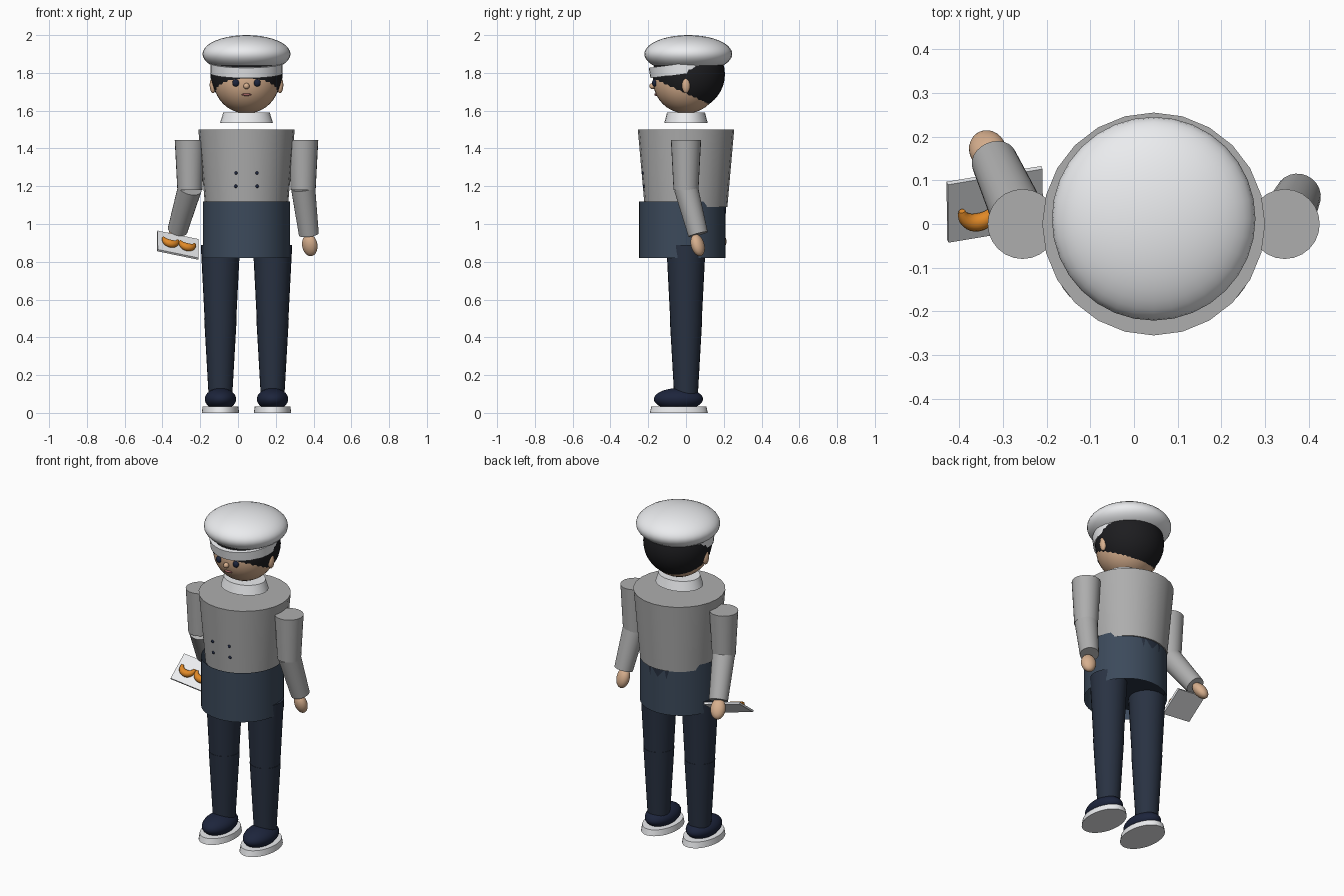
import bpy, math
from mathutils import Vector, Matrix

if "Cube" in bpy.data.objects:
    bpy.data.objects.remove(bpy.data.objects["Cube"])

CX = 0.045  # body centre line

def mat(name, rgb):
    m = bpy.data.materials.new(name)
    m.diffuse_color = (*rgb, 1)
    m.use_nodes = True
    m.node_tree.nodes["Principled BSDF"].inputs["Base Color"].default_value = m.diffuse_color
    return m

GREY = mat("jacket_grey", (0.42, 0.42, 0.42))
WHITE = mat("white", (0.83, 0.84, 0.86))
SKIN = mat("skin", (0.68, 0.43, 0.27))
NAVY = mat("trouser_navy", (0.022, 0.032, 0.055))
APRON = mat("apron_blue", (0.045, 0.068, 0.105))
SHOE = mat("shoe_navy", (0.012, 0.018, 0.045))
HAIR = mat("hair_black", (0.012, 0.012, 0.014))
LIP = mat("lip", (0.35, 0.12, 0.12))
CRUST = mat("crust", (0.75, 0.25, 0.02))

def finish(name, m):
    o = bpy.context.object
    o.name = name
    o.data.materials.append(m)
    bpy.ops.object.shade_smooth_by_angle(angle=math.radians(40))
    return o

def ball(name, loc, size, m, rot=(0, 0, 0), seg=32, rings=20):
    bpy.ops.mesh.primitive_uv_sphere_add(segments=seg, ring_count=rings, radius=1, location=loc, rotation=rot)
    bpy.context.object.scale = size
    return finish(name, m)

def limb(name, a, b, ra, rb, m, fill='NGON', squash=1, seg=24):
    """Tapered cylinder from point a (radius ra) to b (radius rb)."""
    a, b = Vector(a), Vector(b)
    d = b - a
    bpy.ops.mesh.primitive_cone_add(vertices=seg, radius1=ra, radius2=rb, depth=d.length, end_fill_type=fill,
                                    location=(a + b) / 2, rotation=d.to_track_quat('Z', 'Y').to_euler())
    bpy.context.object.scale.y = squash
    return finish(name, m)

# Torso, hips, apron
limb("jacket", (CX, 0, 1.09), (CX, 0, 1.5), 0.219, 0.255, GREY)
limb("hips", (CX, 0, 0.86), (CX, 0, 1.11), 0.205, 0.212, NAVY)
limb("apron", (CX, -0.02, 0.82), (CX, -0.02, 1.12), 0.23, 0.23, APRON, fill='NOTHING', seg=32)
limb("collar", (CX, 0, 1.535), (CX, 0, 1.59), 0.14, 0.123, WHITE, squash=0.82)
for sx in (-1, 1):
    for z, y in ((1.27, -0.228), (1.20, -0.221)):
        ball("button", (CX + sx * 0.056, y, z), (0.009, 0.007, 0.009), SHOE, seg=12, rings=8)

# Legs and shoes
for sx in (-1, 1):
    x = CX + sx * 0.138
    limb("upper_leg", (x, 0, 0.48), (x, 0, 0.89), 0.083, 0.104, NAVY)
    limb("lower_leg", (x, 0, 0.08), (x, 0, 0.50), 0.062, 0.086, NAVY)
    ball("shoe", (x, -0.04, 0.073), (0.083, 0.13, 0.058), SHOE)
    limb("sole", (x, -0.038, 0), (x, -0.038, 0.035), 0.099, 0.094, WHITE, squash=1.55, seg=32)

# Arms: wrist point and hand centre per side
for sx, wrist, hand in ((-1, (-0.32, 0.145, 0.967), (-0.335, 0.17, 0.93)),
                        (1, (0.375, 0.064, 0.945), (0.38, 0.062, 0.888))):
    x = CX + sx * 0.3
    elbow = Vector((x, 0, 1.18))
    limb("upper_arm", elbow, (x, 0, 1.445), 0.066, 0.08, GREY)
    limb("forearm", Vector(wrist), elbow + Vector((0, 0, 0.01)), 0.053, 0.064, GREY)
    rot = (elbow - Vector(wrist)).to_track_quat('Z', 'Y').to_euler()
    ball("hand", hand, (0.042, 0.034, 0.06), SKIN, rot)

# Head and face
ball("head", (CX, 0, 1.76), (0.175,) * 3, SKIN)
ball("hair", (CX, 0.015, 1.793), (0.191,) * 3, HAIR)
ball("nose", (CX, -0.178, 1.73), (0.016, 0.016, 0.016), SKIN, seg=16, rings=10)
ball("mouth", (CX, -0.158, 1.685), (0.026, 0.01, 0.007), LIP, seg=16, rings=8)
for sx in (-1, 1):
    ball("ear", (CX + sx * 0.177, 0, 1.735), (0.018, 0.022, 0.043), SKIN, seg=16, rings=12)
    ball("eye", (CX + sx * 0.057, -0.166, 1.747), (0.018, 0.014, 0.02), SHOE, seg=16, rings=10)

# Hat
tilt = Vector((0, -math.sin(0.13), math.cos(0.13)))
base = Vector((CX, 0, 1.797))
limb("hat_band", base, base + tilt * 0.055, 0.19, 0.192, WHITE, seg=32)
ball("hat_crown", (CX, 0.012, 1.9), (0.233, 0.233, 0.1), WHITE)

# Tray, tilted towards the front, with two crescent rolls
u = Vector((0.217, 0.036, -0.045)).normalized()
n = u.cross(Vector((0, 0.133, 0.1))).normalized()
v = n.cross(u)
frame = Matrix((u, v, n)).transposed().to_4x4()
frame.translation = (-0.3185, 0.045, 0.888)
bpy.ops.mesh.primitive_cube_add(size=1)
tray = finish("tray", WHITE)
tray.matrix_world = frame @ Matrix.Diagonal((0.224, 0.166, 0.012, 1))

for cu in (-0.045, 0.047):
    cd = bpy.data.curves.new("roll", 'CURVE')
    cd.dimensions = '3D'
    cd.bevel_depth = 0.021
    cd.bevel_resolution = 4
    cd.use_fill_caps = True
    sp = cd.splines.new('POLY')
    sp.points.add(16)
    for i, p in enumerate(sp.points):
        t = i / 16
        a = math.radians(180 + 180 * t)
        p.co = (cu + 0.038 * math.cos(a), 0.012 + 0.04 * math.sin(a), 0.02, 1)
        p.radius = 0.35 + 0.65 * math.sin(math.pi * t)
    roll = bpy.data.objects.new("crescent_roll", cd)
    bpy.context.collection.objects.link(roll)
    cd.materials.append(CRUST)
    roll.matrix_world = frame
